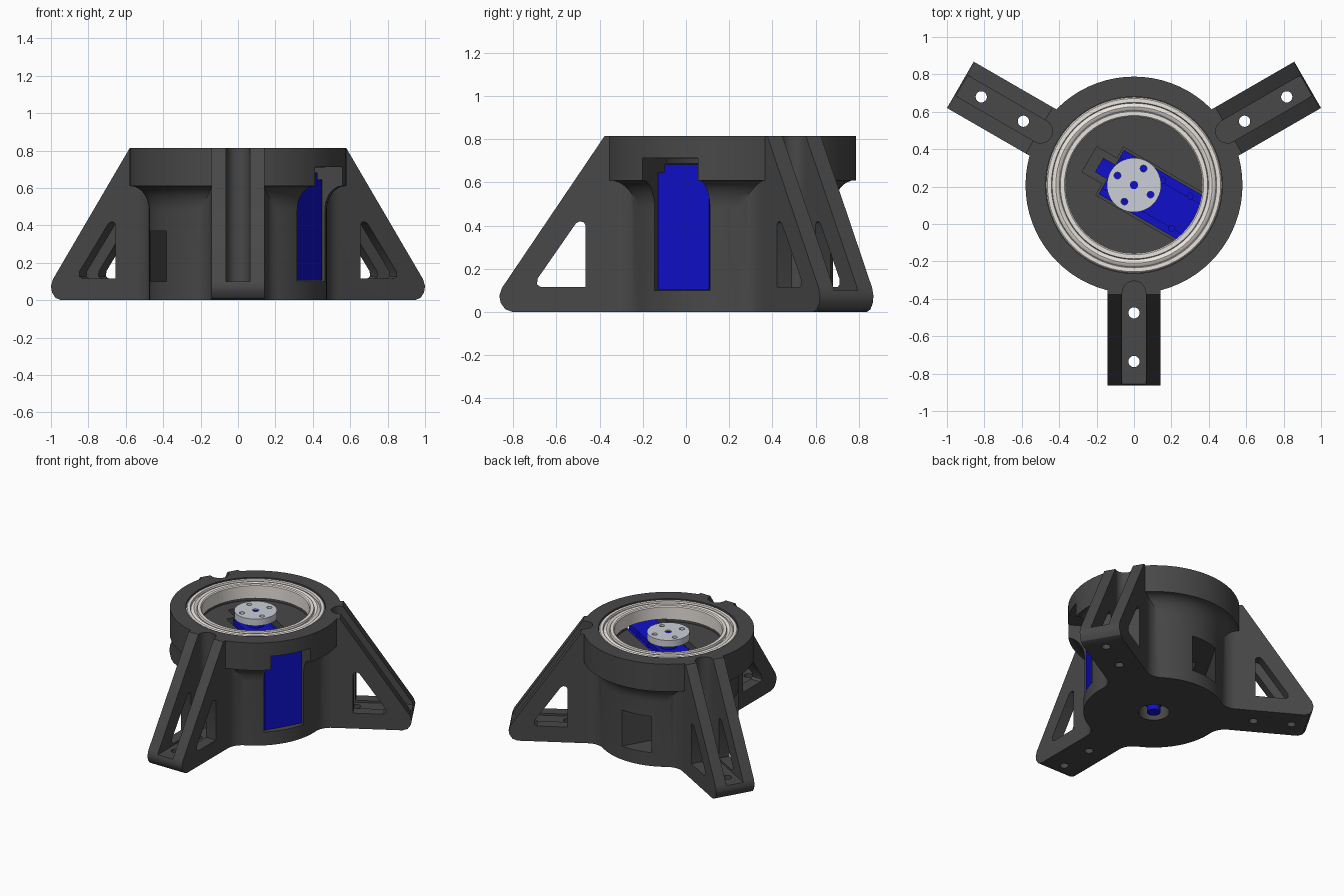
import bpy, bmesh
from math import sin, cos, pi, radians, atan2
from mathutils import Matrix

if "Cube" in bpy.data.objects:
    bpy.data.objects.remove(bpy.data.objects["Cube"])

AXIS_Y = 0.208          # vertical axis of the housing
SERVO = -30             # direction the servo points (degrees)
LEGS = (30, 150, 270)


def make(name, bm, angle=0):
    bmesh.ops.recalc_face_normals(bm, faces=bm.faces)
    bm.transform(Matrix.Translation((0, AXIS_Y, 0)) @ Matrix.Rotation(radians(angle), 4, 'Z'))
    me = bpy.data.meshes.new(name)
    bm.to_mesh(me)
    bm.free()
    ob = bpy.data.objects.new(name, me)
    bpy.context.collection.objects.link(ob)
    return ob


def prism(name, pts, lo, hi, angle=0, side=False):
    """Extrude a polygon in z, or (side) a radius/height profile across its width."""
    bm = bmesh.new()
    rows = [[bm.verts.new((a, t, b) if side else (a, b, t)) for a, b in pts] for t in (lo, hi)]
    n = len(pts)
    for row in rows:
        bm.faces.new(row)
    for i in range(n):
        j = (i + 1) % n
        bm.faces.new((rows[0][i], rows[0][j], rows[1][j], rows[1][i]))
    return make(name, bm, angle)


def box(name, u0, u1, v0, v1, z0, z1, angle=SERVO):
    return prism(name, [(u0, v0), (u1, v0), (u1, v1), (u0, v1)], z0, z1, angle)


def lathe(name, prof, n=72, ring=False):
    """Revolve a radius/height profile; a ring closes on itself, otherwise ends are capped."""
    bm = bmesh.new()
    rows = [[bm.verts.new((r * cos(2 * pi * k / n), r * sin(2 * pi * k / n), z)) for k in range(n)]
            for r, z in prof]
    for i in range(len(rows) if ring else len(rows) - 1):
        a, b = rows[i], rows[(i + 1) % len(rows)]
        for k in range(n):
            m = (k + 1) % n
            bm.faces.new((a[k], a[m], b[m], b[k]))
    if not ring:
        bm.faces.new(rows[0])
        bm.faces.new(rows[-1])
    return make(name, bm)


def arc(cx, cy, r, a0, a1, n=10):
    return [(cx + r * cos(radians(a0 + (a1 - a0) * i / n)),
             cy + r * sin(radians(a0 + (a1 - a0) * i / n))) for i in range(n + 1)]


def disc(name, u, v, r, z0, z1, angle=SERVO, n=24):
    return prism(name, arc(u, v, r, 0, 360 - 360 / n, n - 1), z0, z1, angle)


def boolean(ob, other, op='DIFFERENCE'):
    mod = ob.modifiers.new(op, 'BOOLEAN')
    mod.operation, mod.solver, mod.object = op, 'EXACT', other
    bpy.context.view_layer.objects.active = ob
    bpy.ops.object.modifier_apply(modifier=mod.name)
    bpy.data.objects.remove(other)


def material(name, color):
    m = bpy.data.materials.new(name)
    m.diffuse_color = (*color, 1)
    m.use_nodes = True
    m.node_tree.nodes["Principled BSDF"].inputs["Base Color"].default_value = m.diffuse_color
    return m


dark = material('dark_plastic', (0.065, 0.065, 0.065))
blue = material('blue', (0.005, 0.005, 0.6))
cream = material('bearing_steel', (0.8, 0.76, 0.72))
silver = material('horn_metal', (0.6, 0.62, 0.68))

# Housing: cylinder flaring into the bearing collar
flare = [(0.575 - 0.1 * cos(radians(t)), 0.48 + 0.13 * sin(radians(t))) for t in range(0, 91, 10)]
housing = lathe('housing', [(0.475, 0)] + flare + [(0.58, 0.61), (0.58, 0.815)])

# Legs with concave fillets where they meet the cylinder
leg_profile = [(0.3, 0), (1.01, 0), (1.045, 0.013), (1.066, 0.042), (1.072, 0.075),
               (1.06, 0.112), (0.585, 0.815), (0.5, 0.815), (0.3, 0.7)]
f, w, body_r = 0.12, 0.143, 0.475
cv = w + f
cu = ((body_r + f) ** 2 - cv ** 2) ** 0.5
end = math_end = atan2(-cv, -cu) * 180 / pi
wedge = [(0.3, 0.1), (cu, w - 0.02)] + arc(cu, cv, f, -90, end)
for a in LEGS:
    boolean(housing, prism('leg', leg_profile, -w, w, a, True), 'UNION')
    for s in (1, -1):
        boolean(housing, prism('fillet', [(u, v * s) for u, v in wedge], 0, 0.7, a), 'UNION')

# Leg channels, triangular windows and screw holes
window = [(0.673, 0.115), (0.88, 0.115), (0.898, 0.128), (0.895, 0.155),
          (0.718, 0.41), (0.70, 0.42), (0.68, 0.415), (0.673, 0.40)]
channel = [(1.2, 0.063)] + arc(0.576, 0, 0.063, 90, 270) + [(1.2, -0.063)]
for a in LEGS:
    boolean(housing, prism('channel_cut', channel, 0.1, 1, a))
    boolean(housing, prism('window_cut', window, -0.2, 0.2, a, True))
    for u in (0.683, 0.943):
        boolean(housing, disc('screw_cut', u, 0, 0.03, -0.1, 0.2, a))

# Bearing seat, servo pocket, cable passages and base hole
boolean(housing, lathe('seat_cut', [(0.37, 0.69), (0.37, 0.71), (0.472, 0.71), (0.472, 0.9)]))
boolean(housing, box('servo_cut', -0.15, 0.75, -0.148, 0.148, 0.1, 0.712))
boolean(housing, box('plug_cut', -0.275, -0.1, -0.078, 0.078, 0.1, 0.75))
boolean(housing, box('cable_cut', -0.37, -0.19, -0.6, 0.6, 0.1, 0.37))
boolean(housing, disc('base_cut', 0, 0, 0.105, -0.1, 0.15, n=32))
housing.data.materials.clear()
housing.data.materials.append(dark)

# Bearing: two races with recessed shield
bearing = lathe('bearing', [(0.365, 0.712), (0.47, 0.712), (0.47, 0.803), (0.463, 0.81), (0.442, 0.81),
                            (0.438, 0.795), (0.43, 0.803), (0.418, 0.807), (0.406, 0.803), (0.398, 0.795),
                            (0.394, 0.81), (0.372, 0.81), (0.365, 0.803)], ring=True)
bearing.data.materials.append(cream)

# Servo: case, lid, plug, shaft and lower pivot
servo = [box('servo_case', -0.14, 0.44, -0.136, 0.136, 0.105, 0.645),
         box('servo_lid', -0.14, 0.44, -0.1, 0.09, 0.64, 0.682),
         box('servo_plug', -0.215, -0.13, -0.044, 0.044, 0.5, 0.66),
         disc('servo_shaft', 0, 0, 0.06, 0.67, 0.742),
         disc('servo_pivot', 0, 0, 0.045, 0.0, 0.11),
         disc('horn_screw', 0, 0, 0.022, 0.73, 0.782)]
for u, v in ((0.29, 0.1), (0.29, -0.1), (0.12, 0.1)):
    boolean(servo[0], disc('case_screw_cut', u, v, 0.016, 0.6, 0.72))
    boolean(servo[1], disc('lid_screw_cut', u, v, 0.016, 0.6, 0.72))
for ob in servo:
    ob.data.materials.clear()
    ob.data.materials.append(blue)

# Horn disc with centre hole and four bolt holes
horn = disc('servo_horn', 0, 0, 0.145, 0.74, 0.79, n=48)
for u, v in ((0, 0), (0.102, 0), (-0.102, 0), (0, 0.102), (0, -0.102)):
    boolean(horn, disc('horn_cut', u, v, 0.022 if u == v else 0.018, 0.7, 0.85))
horn.data.materials.clear()
horn.data.materials.append(silver)

# Smooth curved walls, keep machined edges sharp
bpy.ops.object.select_all(action='DESELECT')
for ob in [housing, bearing, horn] + servo:
    ob.select_set(True)
bpy.context.view_layer.objects.active = housing
bpy.ops.object.shade_smooth_by_angle(angle=radians(30))
